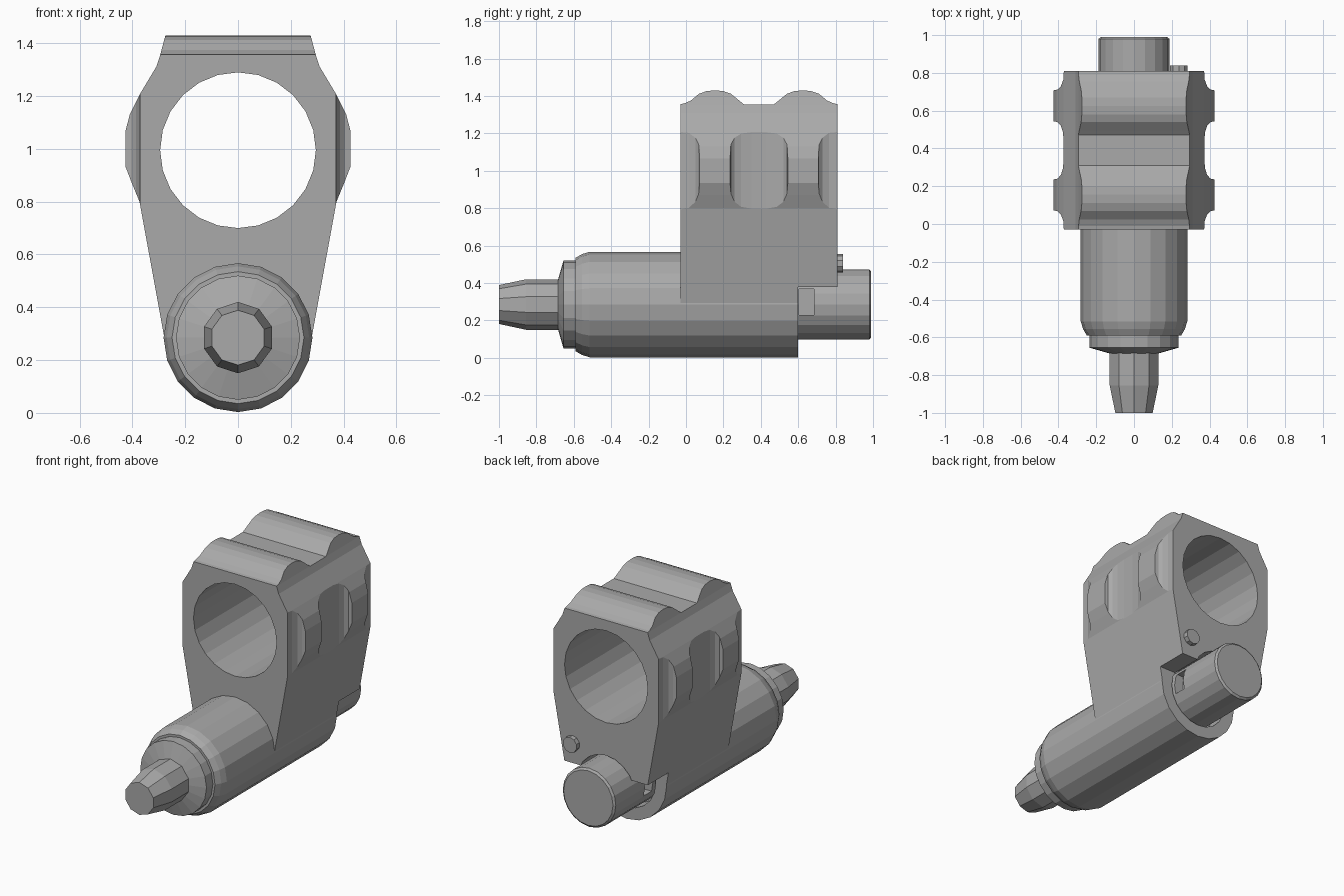
import bpy, bmesh, math
from mathutils import Vector

if "Cube" in bpy.data.objects:
    bpy.data.objects.remove(bpy.data.objects["Cube"], do_unlink=True)

grey = bpy.data.materials.new("machined grey")
grey.use_nodes = True
COLOUR = (0.4, 0.4, 0.4, 1)
grey.diffuse_color = COLOUR
grey.node_tree.nodes["Principled BSDF"].inputs["Base Color"].default_value = COLOUR

AXIS_Z = 0.285   # height of the lower barrel axis
MID_Y = 0.39     # middle of the clamp along y


def finish(name, bm):
    bmesh.ops.recalc_face_normals(bm, faces=bm.faces)
    mesh = bpy.data.meshes.new(name)
    bm.to_mesh(mesh)
    bm.free()
    mesh.materials.append(grey)
    ob = bpy.data.objects.new(name, mesh)
    bpy.context.collection.objects.link(ob)
    return ob


def prism(name, outline, axis, lo, hi):
    """Extrude a 2D outline along the x, y or z axis."""
    place = {"x": lambda a, b: (lo, a, b),
             "y": lambda a, b: (a, lo, b),
             "z": lambda a, b: (a, b, lo)}[axis]
    bm = bmesh.new()
    face = bm.faces.new([bm.verts.new(place(a, b)) for a, b in outline])
    ext = bmesh.ops.extrude_face_region(bm, geom=[face])
    move = Vector([hi - lo if c == axis else 0 for c in "xyz"])
    bmesh.ops.translate(bm, vec=move,
                        verts=[g for g in ext["geom"] if isinstance(g, bmesh.types.BMVert)])
    return finish(name, bm)


def turned(name, profile, sides, x=0, z=AXIS_Z):
    """Lathe (radius, y) points about an axis parallel to y."""
    bm = bmesh.new()
    rings = []
    for r, y in profile:
        angles = [math.tau * i / sides for i in range(sides)]
        rings.append([bm.verts.new((x + r * math.sin(a), y, z + r * math.cos(a)))
                      for a in angles])
    for a, b in zip(rings, rings[1:]):
        for i in range(sides):
            j = (i + 1) % sides
            bm.faces.new((a[i], a[j], b[j], b[i]))
    bm.faces.new(rings[0])
    bm.faces.new(rings[-1])
    return finish(name, bm)


def box(name, x, y, z):
    return prism(name, [(x[0], z[0]), (x[1], z[0]), (x[1], z[1]), (x[0], z[1])], "y", *y)


def combine(ob, cutter, operation):
    mod = ob.modifiers.new(operation, "BOOLEAN")
    mod.operation = operation
    mod.solver = "EXACT"
    mod.object = cutter
    bpy.context.view_layer.objects.active = ob
    bpy.ops.object.modifier_apply(modifier=mod.name)
    bpy.data.objects.remove(cutter, do_unlink=True)


def mirrored(points):
    """Close a right-hand outline with its mirror about the first coordinate."""
    return points + [(-a, b) for a, b in reversed(points)]


# Clamp block: front outline, trimmed by a rippled top and rippled flanks
clamp = prism("clamp_block", mirrored([
    (0.28, 0.29), (0.373, 0.8), (0.402, 0.87), (0.427, 0.935), (0.427, 1.065),
    (0.41, 1.13), (0.373, 1.205), (0.31, 1.31), (0.295, 1.355), (0.275, 1.43)]),
    "y", -0.03, 0.81)

ridge = [(0.43, 1.355), (0.40, 1.36), (0.365, 1.375), (0.32, 1.412), (0.28, 1.426),
         (0.235, 1.43), (0.19, 1.426), (0.15, 1.412), (0.105, 1.375), (0.08, 1.355)]
top_shape = [(MID_Y + a, b) for a, b in mirrored([(0.43, 0.1)] + ridge)]
combine(clamp, prism("top_trim", top_shape, "x", -0.6, 0.6), "INTERSECT")

ripple = [(0.43, 0.371), (0.375, 0.374), (0.34, 0.387), (0.322, 0.405), (0.315, 0.44),
          (0.157, 0.44), (0.15, 0.405), (0.13, 0.387), (0.095, 0.376), (0.04, 0.372)]
flank = [(x, MID_Y + y) for y, x in ripple + [(-y, x) for y, x in reversed(ripple)]]
flank += [(-x, y) for x, y in reversed(flank)]
combine(clamp, prism("flank_trim", flank, "z", 0.1, 1.6), "INTERSECT")

# Round passage, step under the rear and clearance for the plug
combine(clamp, turned("passage", [(0.295, -0.2), (0.295, 1)], 24, z=0.995), "DIFFERENCE")
combine(clamp, box("rear_step", (-1, 1), (0.6, 1), (0, 0.378)), "DIFFERENCE")
combine(clamp, turned("plug_clearance", [(0.205, 0.5), (0.205, 1)], 20), "DIFFERENCE")

# Lower barrel with an open rear end, front collar and faceted nozzle
turned("barrel", [(0.25, -0.59), (0.27, -0.555), (0.282, -0.515), (0.282, 0.6),
                  (0.205, 0.6), (0.205, 0.5)], 20)
turned("collar", [(0.235, -0.58), (0.235, -0.655), (0.13, -0.685)], 20)
turned("nozzle", [(0.135, -0.66), (0.135, -0.855), (0.104, -1)], 10)

# Rear plug with a locking notch on each side
plug = turned("rear_plug", [(0.188, 0.49), (0.188, 0.98), (0.175, 0.99)], 20)
for side in (-1, 1):
    xs = sorted((side * 0.12, side * 0.3))
    combine(plug, box("notch", xs, (0.605, 0.685), (0.23, 0.368)), "DIFFERENCE")

# Winged handle: filleted rear outline limited by a curved plan
wing = [(0.345, 0.05), (0.25, 0.05), (0.215, 0.065), (0.185, 0.095), (0.155, 0.12)]
half = [(x, AXIS_Z - z) for x, z in wing] + [(x, AXIS_Z + z) for x, z in reversed(wing)]
handle = prism("winged_handle", mirrored(half), "y", 0.8, 1.05)
plan = mirrored([(0.0001, 0.89), (0.235, 0.89), (0.265, 0.868), (0.295, 0.86), (0.325, 0.868),
                 (0.35, 0.88), (0.35, 1.0), (0.11, 1.0), (0.06, 0.99), (0.0001, 0.987)][1:])
combine(handle, prism("plan_trim", plan, "z", 0, 0.6), "INTERSECT")

# Small stop pin on the rear face
turned("stop_pin", [(0.05, 0.78), (0.05, 0.84)], 10, x=0.237, z=0.505)
